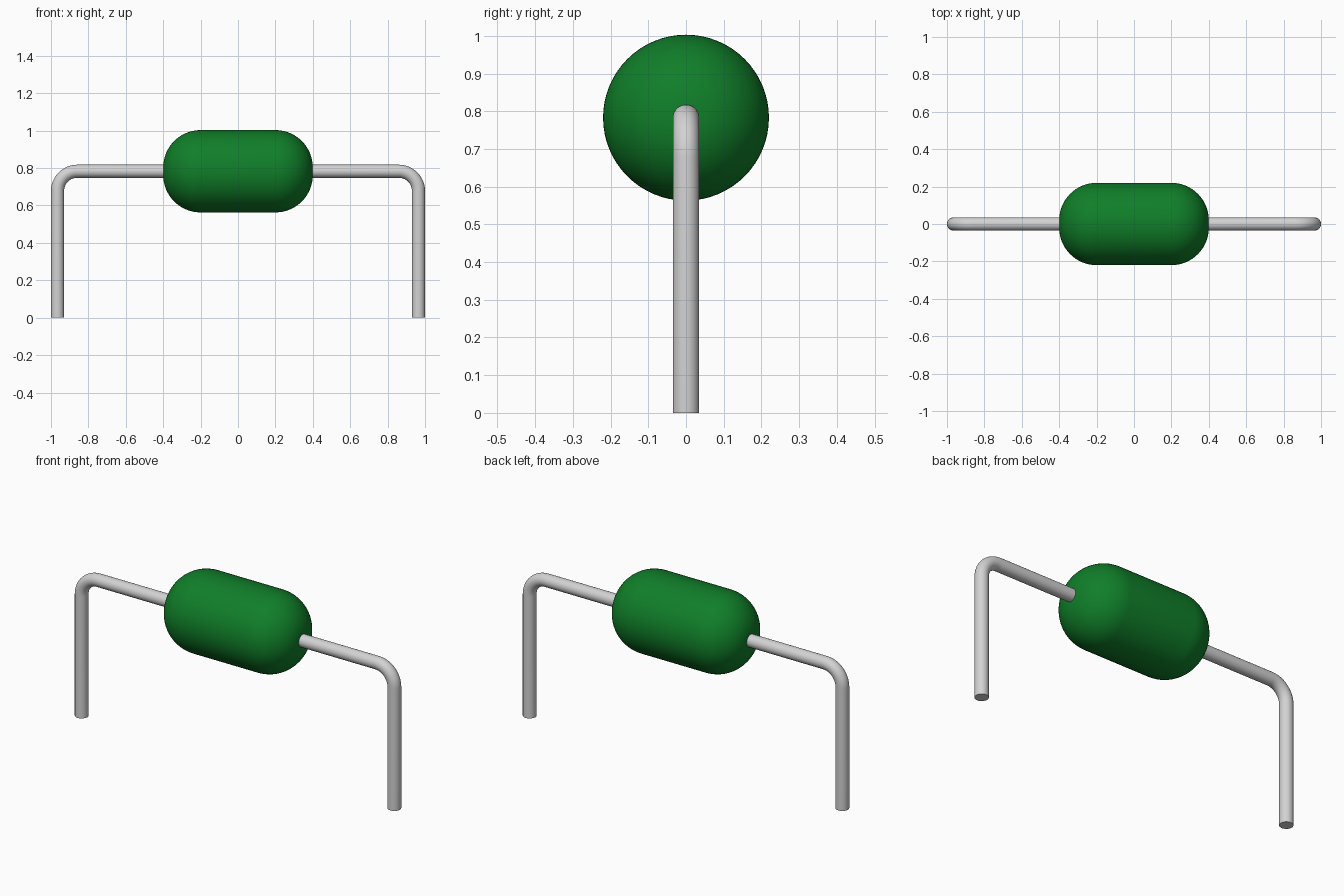
import bpy
import bmesh
from math import sin, cos, pi
from mathutils import Matrix, Vector

default = bpy.data.objects.get("Cube")
if default:
    bpy.data.objects.remove(default, do_unlink=True)

AXIS_Z = 0.783       # height of the body axis
BODY_R, BODY_HALF, ROUND = 0.22, 0.40, 0.20
WIRE_R, WIRE_X, BEND = 0.035, 0.965, 0.105


def material(name, color):
    mat = bpy.data.materials.new(name)
    mat.use_nodes = True
    mat.diffuse_color = color
    mat.node_tree.nodes["Principled BSDF"].inputs["Base Color"].default_value = color
    return mat


green = material("green coating", (0.005, 0.21, 0.022, 1))
metal = material("grey metal", (0.65, 0.65, 0.65, 1))


def finish(bm, name, mat):
    bmesh.ops.remove_doubles(bm, verts=bm.verts, dist=1e-5)
    bmesh.ops.recalc_face_normals(bm, faces=bm.faces)
    mesh = bpy.data.meshes.new(name)
    bm.to_mesh(mesh)
    bm.free()
    mesh.materials.append(mat)
    obj = bpy.data.objects.new(name, mesh)
    bpy.context.collection.objects.link(obj)
    bpy.ops.object.select_all(action='DESELECT')
    obj.select_set(True)
    bpy.context.view_layer.objects.active = obj
    bpy.ops.object.shade_smooth_by_angle(angle=pi / 6)
    return obj


# Body: a cylinder with fully rounded ends, lathed around the x axis
steps = 16
arc = [(BODY_HALF - ROUND + ROUND * sin(a), BODY_R - ROUND + ROUND * cos(a))
       for a in (i * pi / 2 / steps for i in range(steps + 1))]
right_half = [(BODY_HALF, 0)] + arc[::-1]
profile = right_half + [(-x, r) for x, r in right_half[::-1]]
bm = bmesh.new()
verts = [bm.verts.new((x, 0, AXIS_Z + r)) for x, r in profile]
edges = [bm.edges.new(pair) for pair in zip(verts, verts[1:])]
bmesh.ops.spin(bm, geom=verts + edges, cent=(0, 0, AXIS_Z), axis=(1, 0, 0),
               angle=2 * pi, steps=64)
finish(bm, "body", green)


# Leads: a disc extruded up, spun round the bend and run into the body
def lead(name, side):
    bm = bmesh.new()
    foot = Matrix.Translation((side * WIRE_X, 0, 0))
    bmesh.ops.create_circle(bm, cap_ends=True, segments=32, radius=WIRE_R, matrix=foot)
    ring = list(bm.edges)

    def extrude(ring, offset):
        out = bmesh.ops.extrude_edge_only(bm, edges=ring)["geom"]
        moved = [g for g in out if isinstance(g, bmesh.types.BMVert)]
        bmesh.ops.translate(bm, verts=moved, vec=Vector(offset))
        return [g for g in out if isinstance(g, bmesh.types.BMEdge)
                and g.verts[0] in moved and g.verts[1] in moved]

    ring = extrude(ring, (0, 0, AXIS_Z - BEND))
    ring_verts = list({v for e in ring for v in e.verts})
    out = bmesh.ops.spin(bm, geom=ring_verts + ring,
                         cent=(side * (WIRE_X - BEND), 0, AXIS_Z - BEND),
                         axis=(0, -side, 0), angle=pi / 2, steps=12)
    ring = [g for g in out["geom_last"] if isinstance(g, bmesh.types.BMEdge)]
    ring = extrude(ring, (-side * (WIRE_X - BEND - BODY_HALF + 0.06), 0, 0))
    bmesh.ops.contextual_create(bm, geom=ring)
    finish(bm, name, metal)


lead("left_lead", 1)
lead("right_lead", -1)
